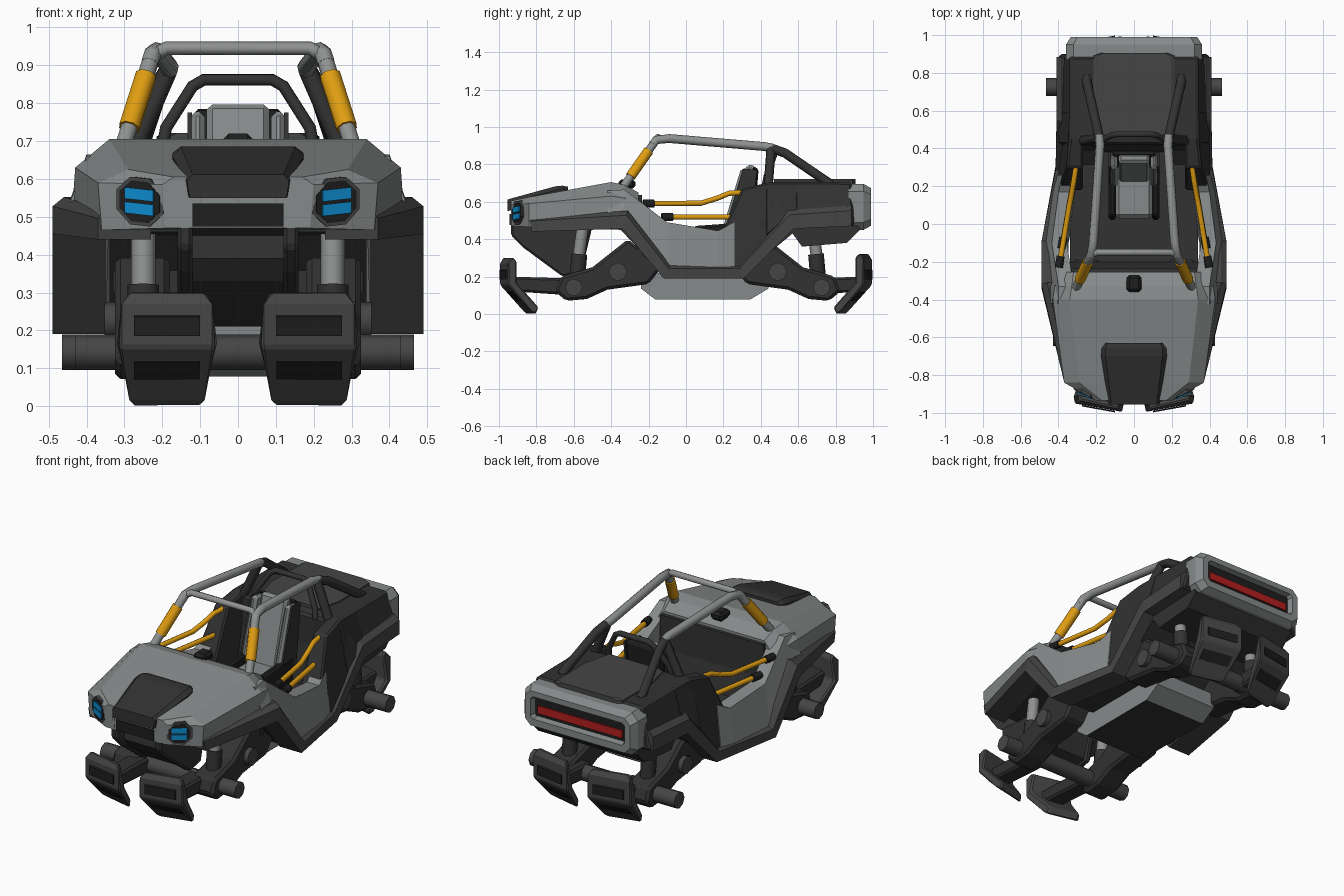
import bpy, bmesh, math
from mathutils import Vector

if "Cube" in bpy.data.objects:
    bpy.data.objects.remove(bpy.data.objects["Cube"])


def material(name, r, g, b):
    m = bpy.data.materials.new(name)
    m.diffuse_color = (r, g, b, 1)
    m.use_nodes = True
    m.node_tree.nodes["Principled BSDF"].inputs["Base Color"].default_value = m.diffuse_color
    return m


GRAY = material("body gray", .24, .255, .255)
STEEL = material("tube steel", .28, .29, .29)
DARK = material("dark panel", .032, .032, .032)
MID = material("charcoal", .06, .06, .06)
BLACK = material("black", .013, .013, .013)
YELLOW = material("yellow", .74, .34, .006)
BLUE = material("lamp blue", .004, .26, .62)
RED = material("lamp red", .45, .014, .014)


def make(name, verts, faces, mat, bevel=0):
    me = bpy.data.meshes.new(name)
    me.from_pydata([tuple(v) for v in verts], [], faces)
    bm = bmesh.new()
    bm.from_mesh(me)
    bmesh.ops.recalc_face_normals(bm, faces=bm.faces)
    bm.to_mesh(me)
    bm.free()
    me.materials.append(mat)
    ob = bpy.data.objects.new(name, me)
    bpy.context.collection.objects.link(ob)
    if bevel:
        b = ob.modifiers.new("bevel", 'BEVEL')
        b.width, b.segments, b.limit_method = bevel, 1, 'ANGLE'
    return ob


def loft(name, rings, mat, bevel=0):
    n = len(rings[0])
    faces = [list(range(n)), [(len(rings) - 1) * n + i for i in range(n)]]
    for r in range(len(rings) - 1):
        for i in range(n):
            j = (i + 1) % n
            faces.append([r * n + i, r * n + j, (r + 1) * n + j, (r + 1) * n + i])
    return make(name, [v for r in rings for v in r], faces, mat, bevel)


def prism(name, pts, x0, x1, mat, bevel=0, taper=0, shear=0, flip=None):
    """Side profile (y, z) between two x planes; built on both sides when x0 > 0."""
    for s in ((1, -1) if x0 > 0 else (1,)):
        rings = []
        for x in (x0, x1):
            ring = []
            for y, z in pts:
                cut = taper * max(0, z - .58) if (x == x1 or x0 < 0) else 0
                yy = y + shear * (x - x0)
                if flip is not None:
                    yy = flip - yy
                ring.append((s * (x - math.copysign(cut, x)), yy, z))
            rings.append(ring)
        ob = loft(name, rings, mat, bevel)
    return ob


def box(name, x0, x1, y0, y1, z0, z1, mat, bevel=0):
    prism(name, [(y0, z0), (y1, z0), (y1, z1), (y0, z1)], x0, x1, mat, bevel)


def tube(name, pts, r, mat, sides=(1, -1)):
    for s in sides:
        cu = bpy.data.curves.new(name, 'CURVE')
        cu.dimensions, cu.bevel_depth, cu.bevel_resolution = '3D', r, 2
        cu.use_fill_caps = True
        sp = cu.splines.new('POLY')
        sp.points.add(len(pts) - 1)
        for p, (x, y, z) in zip(sp.points, pts):
            p.co = (s * x, y, z, 1)
        tmp = bpy.data.objects.new(name, cu)
        bpy.context.collection.objects.link(tmp)
        bpy.context.view_layer.update()
        me = bpy.data.meshes.new_from_object(tmp.evaluated_get(bpy.context.evaluated_depsgraph_get()))
        bpy.data.objects.remove(tmp)
        me.materials.clear()
        me.materials.append(mat)
        ob = bpy.data.objects.new(name, me)
        bpy.context.collection.objects.link(ob)
        for o in bpy.context.selected_objects:
            o.select_set(False)
        bpy.context.view_layer.objects.active = ob
        ob.select_set(True)
        bpy.ops.object.shade_smooth_by_angle(angle=math.radians(50))


def sym_ring(y, half):
    return [(x, y, z) for x, z in half] + [(-x, y, z) for x, z in reversed(half)]


# hood and nose
loft("hood", [sym_ring(-.935, [(.17, .605), (.20, .585), (.19, .47)]),
              sym_ring(-.84, [(.29, .625), (.37, .59), (.36, .465)]),
              sym_ring(-.40, [(.34, .705), (.43, .63), (.437, .53)]),
              sym_ring(-.33, [(.33, .69), (.42, .62), (.43, .52)]),
              sym_ring(-.255, [(.32, .65), (.38, .58), (.40, .5)])], GRAY)
box("dashboard", -.33, .33, -.262, -.235, .3, .635, DARK)
box("hood_sensor", -.04, .04, -.36, -.27, .67, .72, BLACK, .015)

for s in (1, -1):
    # gray side panels below the door opening
    loft("side_panel", [[(s * xt, y, zt), (s * xb, y, zb), (s * (xb - .12), y, zb), (s * (xt - .08), y, zt)]
         for y, xt, zt, xb, zb in ((-.42, .40, .66, .45, .52), (-.33, .40, .665, .46, .5),
                                   (-.10, .435, .49, .468, .25), (.17, .40, .445, .43, .24),
                                   (.26, .38, .49, .405, .25))], GRAY)
    # continuous fender and rocker trim
    loft("fender_trim", [[(s * (x - .14), yt, zt), (s * (x - .03), yt, zt),
                          (s * x, yt * .75 + yb * .25, zt * .75 + zb * .25), (s * x, yb, zb), (s * (x - .14), yb, zb)]
         for x, yt, zt, yb, zb in ((.37, -.84, .515, -.825, .44), (.49, -.31, .552, -.34, .455),
                                   (.49, -.085, .262, -.12, .19), (.415, .28, .262, .31, .19),
                                   (.41, .545, .555, .575, .455), (.41, .885, .58, .885, .47))], MID)

# underbody, belly and rear body
prism("underbody", [(-.80, .46), (-.35, .45), (-.11, .2), (.29, .2), (.57, .43), (.62, .36), (.86, .38),
                    (.93, .45), (.9, .52), (.42, .52), (.38, .3), (-.2, .3), (-.26, .55), (-.8, .55)],
      -.34, .34, DARK)
belly = prism("belly", [(-.24, .22), (-.24, .135), (-.165, .078), (.345, .078), (.44, .135), (.44, .22)],
              -.20, .20, GRAY)
belly.data.materials.append(DARK)
for p in belly.data.polygons:
    if p.normal.z < -.95:
        p.material_index = 1
prism("rear_body", [(.42, .69), (.47, .705), (.885, .705), (.90, .47), (.5, .47), (.42, .4)],
      -.40, .40, DARK, .012, .5)
prism("rear_quarter", [(.18, .41), (.30, .67), (.45, .705), (.6, .705), (.6, .5), (.31, .22), (.2, .24)],
      .27, .402, DARK, .01, .5)
loft("deck_lid", [[(a, .47, z), (b, .62, z), (b, .89, z), (a, .905, z), (-a, .905, z), (-b, .89, z),
                   (-b, .62, z), (-a, .47, z)] for a, b, z in ((.18, .215, .69), (.18, .215, .712), (.16, .195, .722))], MID)


# tail frame with recessed light bar
def frame(y, w, z0, z1, c):
    return sym_ring(y, [(w - c, z1), (w, z1 - c), (w, z0 + c), (w - c, z0)])


loft("tail_frame", [frame(.87, .36, .45, .695, .04), frame(.95, .36, .45, .695, .04), frame(.99, .335, .472, .672, .035),
                    frame(.99, .30, .512, .64, .015), frame(.955, .29, .52, .632, .012)], GRAY)
box("tail_recess", -.288, .288, .954, .961, .522, .631, BLACK)
box("tail_light", -.27, .27, .960, .969, .540, .584, RED)

# hood scoop and front grille column
loft("hood_scoop", [sym_ring(y, h) for y, h in (
    (-.955, [(.12, .612), (.135, .595), (.128, .55)]), (-.70, [(.15, .682), (.174, .66), (.165, .6)]),
    (-.66, [(.15, .686), (.172, .67), (.165, .6)]), (-.63, [(.14, .68), (.152, .665), (.15, .6)]))], DARK)
prism("grille_rib", [(-.935, .57), (-.935, .42), (-.87, .355), (-.66, .2), (-.56, .22), (-.5, .47), (-.6, .57)],
      .12, .16, DARK, .01)
prism("grille_core", [(-.92, .57), (-.92, .47), (-.86, .45), (-.865, .39), (-.82, .33), (-.65, .21),
                      (-.57, .23), (-.5, .47), (-.6, .57)], -.122, .122, DARK)
box("grille_slot", -.12, .12, -.943, -.936, .475, .535, BLACK)

# headlights: octagonal plates with two bars
for s in (1, -1):
    n = Vector((s * .43, -.9, 0)).normalized()
    side = Vector((-n.y, n.x, 0))
    up = Vector((0, 0, 1))
    side = side + up * .10 * s
    c = Vector((s * .255, -.895, .54))

    def plate(name, pts, d0, d1, mat):
        loft(name, [[c + side * u + up * v + n * d for u, v in pts] for d in (d0, d1)], mat)

    octo = [(.074 * math.cos(math.pi * (i + .5) / 4), .068 * math.sin(math.pi * (i + .5) / 4)) for i in range(8)]
    plate("headlight_rim", octo, -.02, .010, MID)
    plate("headlight_lens", [(u * .86, v * .86) for u, v in octo], .008, .012, BLACK)
    for v in (-.019, .019):
        plate("headlight_bar", [(-.042, v - .015), (.042, v - .015), (.042, v + .015), (-.042, v + .015)],
              .010, .017, BLUE)

# roll cage
foot, top = Vector((.305, -.335, .68)), Vector((.225, -.16, .93))
tube("front_pillar", [foot, top], .023, STEEL)
tube("pillar_sleeve", [foot.lerp(top, .22), foot.lerp(top, .77)], .029, YELLOW)
tube("roof_rail", [foot.lerp(top, .9), top, (.215, -.09, .938), (.18, .42, .895), (.185, .47, .885)], .024, STEEL)
tube("front_crossbar", [(-.225, -.16, .925), (-.19, -.15, .945), (.19, -.15, .945), (.225, -.16, .925)],
     .018, STEEL, (1,))
tube("rear_post", [(.185, .455, .885), (.27, .44, .69)], .025, DARK)
tube("rear_brace", [(.185, .46, .885), (.20, .53, .86), (.25, .75, .71), (.25, .78, .69)], .025, DARK)
hoop = [(-.2, .42, .68), (-.19, .43, .735), (-.12, .47, .845), (-.09, .475, .862)]
tube("rear_hoop", hoop + [(-x, y, z) for x, y, z in reversed(hoop)], .016, DARK, (1,))

# yellow door tubes with dark end sockets
upper = [(.388, -.18, .59), (.345, .08, .592), (.328, .17, .62), (.318, .23, .645), (.302, .34, .652)]
lower = [(.374, -.08, .518), (.314, .27, .518)]
for path in (upper, lower):
    tube("door_tube", path, .014, YELLOW)
    a, b = Vector(path[0]), Vector(path[-1])
    tube("door_socket", [a + Vector((.010, -.05, 0)), a + Vector((0, .01, 0))], .021, BLACK)
    tube("door_socket", [b, b + Vector((-.004, .03, 0))], .019, BLACK)

# seat
box("seat_base", -.10, .10, .03, .32, .30, .44, GRAY, .02)
prism("seat_bolster_low", [(.02, .32), (.32, .32), (.32, .49), (.04, .47)], .095, .135, BLACK, .012)
prism("seat_back", [(.22, .42), (.325, .80), (.375, .79), (.32, .42)], -.083, .083, GRAY, .015)
prism("seat_bolster", [(.19, .44), (.295, .78), (.37, .77), (.33, .42)], .087, .126, GRAY, .015)
prism("seat_side", [(.205, .44), (.305, .775), (.38, .77), (.34, .42)], .122, .134, DARK)
prism("seat_shell", [(.30, .4), (.36, .79), (.388, .775), (.36, .4)], -.115, .115, BLACK, .01)

# suspension legs, front then rear
for part, flip in (("front", None), ("rear", .125)):
    def Y(y):
        return y if flip is None else flip - y

    prism(part + "_leg", [(-.31, .40), (-.5, .25), (-.67, .2), (-.7, .12), (-.64, .07), (-.53, .08), (-.42, .13),
                          (-.2, .16), (-.13, .25)], .18, .325, DARK, .015, flip=flip)
    tube(part + "_pivot", [(.30, Y(-.365), .225), (.352, Y(-.365), .225)], .05, MID)
    reach = .43 if flip is None else .465
    tube(part + "_axle", [(-reach, Y(-.6), .142), (reach, Y(-.6), .142)], .047, MID, (1,))
    tube(part + "_shock", [(.25, Y(-.545), .52), (.25, Y(-.575), .3)], .032, STEEL)
    tube(part + "_shock_sleeve", [(.25, Y(-.57), .32), (.25, Y(-.585), .15)], .042, DARK)
    front = flip is None
    pf = None if front else 0
    inner = -.62 if front else -.68
    prism(part + "_link", [(-.915, .12), (inner, .1), (inner, .19), (-.95, .20), (-.95, .16)],
          .13, .24, DARK, .012, flip=pf)
    # bent foot plates, narrower at the toe, with two slots
    outline = [(-.975, .305, .03), (-.995, .27, 0), (-.995, .155, 0), (-.87, .015, .02), (-.85, -.003, .04),
               (-.832, .035, .04), (-.95, .168, 0), (-.95, .285, .02)]
    for s in (1, -1):
        rings = []
        for k in (0, 1):
            rings.append([(s * ((.06 + t) if k == 0 else (.315 - t)), (y + .045 * k) * (1 if front else -1),
                           z + (.02 if z > .2 and not front else 0)) for y, z, t in outline])
        loft(part + "_foot", rings, MID, .008)
    for ya, za, yb, zb in ((-.9975, .235, -.9975, .185), (-.959, .116, -.916, .070)):
        prism(part + "_foot_slot", [(ya, za), (yb, zb), (yb + .008, zb + .004), (ya + .008, za + .004)],
              .10, .275, BLACK, shear=.18, flip=pf)
